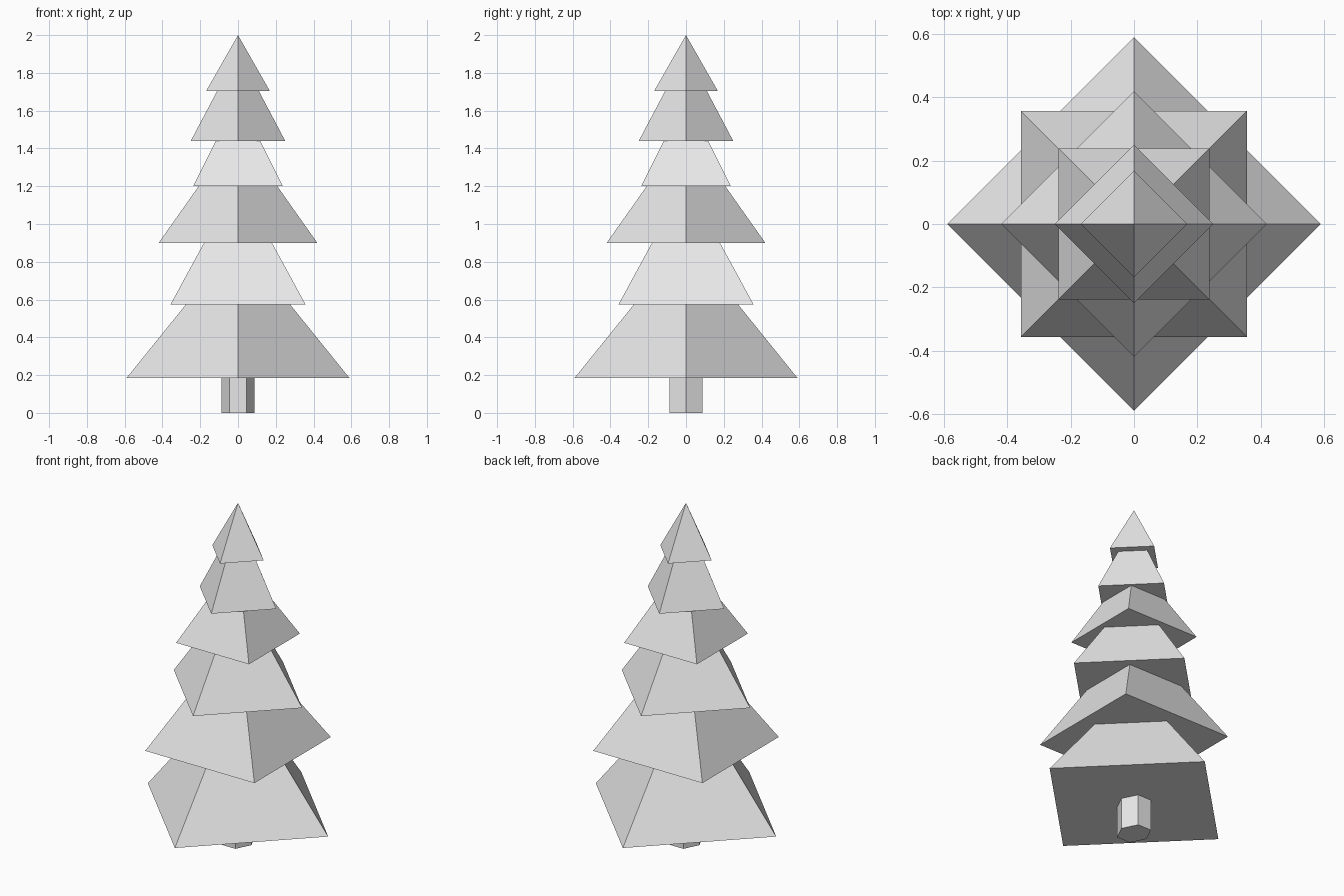
import bpy
from math import pi, sqrt

if "Cube" in bpy.data.objects:
    bpy.data.objects.remove(bpy.data.objects["Cube"], do_unlink=True)

# One plain grey for the whole tree
grey = bpy.data.materials.new("light_grey")
grey.use_nodes = True
colour = (0.8, 0.8, 0.8, 1)
grey.diffuse_color = colour
grey.node_tree.nodes["Principled BSDF"].inputs["Base Color"].default_value = colour


def add_cone(name, sides, r_bottom, r_top, z_bottom, z_top, turn):
    """Flat-shaded straight-sided part standing between two heights."""
    bpy.ops.mesh.primitive_cone_add(
        vertices=sides, radius1=r_bottom, radius2=r_top,
        depth=z_top - z_bottom, location=(0, 0, (z_bottom + z_top) / 2),
        rotation=(0, 0, turn))
    part = bpy.context.object
    bpy.ops.object.transform_apply(location=False, rotation=True, scale=False)
    part.name = name
    part.data.name = name
    part.data.materials.append(grey)
    return part


# Six-sided trunk, corners to the left and right
trunk = add_cone("trunk", 6, 0.088, 0.088, 0, 0.2, pi / 2)
trunk.scale.y = 1.15

# Foliage tiers: bottom height, top height, bottom and top corner radius, turned
diagonal = sqrt(2)
tiers = [
    (0.185, 0.575, 0.59, 0.275, False),
    (0.575, 0.90, 0.357 * diagonal, 0.18 * diagonal, True),
    (0.90, 1.20, 0.42, 0.208, False),
    (1.20, 1.44, 0.238 * diagonal, 0.118 * diagonal, True),
    (1.44, 1.705, 0.25, 0.11, False),
    (1.705, 2.0, 0.168, 0, False),
]
OVERLAP = 0.02
for i, (z0, z1, r0, r1, turned) in enumerate(tiers):
    # Each tier runs a little way into the one above, along the same slope
    if r1 > 0:
        r1 -= (r0 - r1) / (z1 - z0) * OVERLAP
        z1 += OVERLAP
    add_cone(f"foliage_tier_{i + 1}", 4, r0, r1, z0, z1, pi / 4 if turned else 0)
